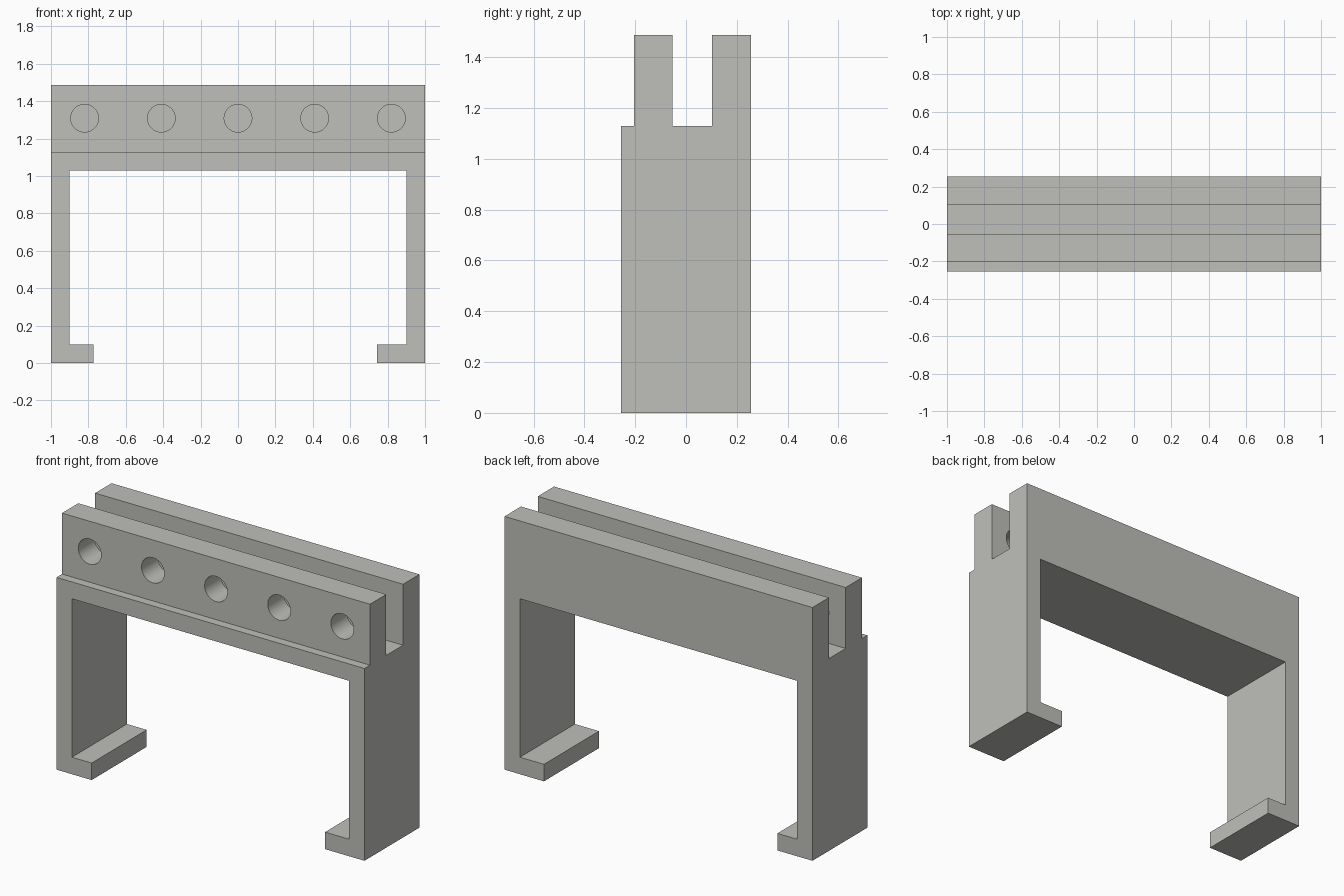
import bpy, bmesh, math
from mathutils import Matrix, Vector

if "Cube" in bpy.data.objects:
    bpy.data.objects.remove(bpy.data.objects["Cube"])


def prism(name, points, direction):
    """Extrude a closed polygon along a direction into a solid object."""
    bm = bmesh.new()
    face = bm.faces.new([bm.verts.new(p) for p in points])
    new = bmesh.ops.extrude_face_region(bm, geom=[face])["geom"]
    verts = [v for v in new if isinstance(v, bmesh.types.BMVert)]
    bmesh.ops.translate(bm, vec=Vector(direction), verts=verts)
    bmesh.ops.recalc_face_normals(bm, faces=bm.faces)
    mesh = bpy.data.meshes.new(name)
    bm.to_mesh(mesh)
    bm.free()
    obj = bpy.data.objects.new(name, mesh)
    bpy.context.collection.objects.link(obj)
    return obj


def cut(target, cutter):
    """Subtract a cutter, then remove it."""
    mod = target.modifiers.new("cut", "BOOLEAN")
    mod.operation, mod.solver, mod.object = "DIFFERENCE", "EXACT", cutter
    bpy.context.view_layer.objects.active = target
    bpy.ops.object.modifier_apply(modifier=mod.name)
    bpy.data.objects.remove(cutter, do_unlink=True)


# Side profile: wide body, stepped front rail, slot, back rail
side = [(-0.255, 0), (0.255, 0), (0.255, 1.487), (0.103, 1.487), (0.103, 1.129),
        (-0.053, 1.129), (-0.053, 1.487), (-0.204, 1.487), (-0.204, 1.129),
        (-0.255, 1.129)]
bracket = prism("slotted_bracket", [(-1, y, z) for y, z in side], (2, 0, 0))

# Opening between the legs, leaving inward feet of unequal length
opening = [(-0.772, -0.1), (0.744, -0.1), (0.744, 0.1), (0.9, 0.1),
           (0.9, 1.03), (-0.9, 1.03), (-0.9, 0.1), (-0.772, 0.1)]
cut(bracket, prism("opening_cutter", [(x, -0.4, z) for x, z in opening], (0, 0.8, 0)))

# Row of five round holes through the front rail only
for i in range(-2, 3):
    ring = [(i * 0.41 + 0.074 * math.cos(a), -0.3, 1.309 + 0.074 * math.sin(a))
            for a in (math.tau * k / 48 for k in range(48))]
    cut(bracket, prism("hole_cutter", ring, (0, 0.32, 0)))

# Single grey finish
grey = bpy.data.materials.new("warm_grey")
grey.diffuse_color = (0.52, 0.52, 0.49, 1)
grey.use_nodes = True
grey.node_tree.nodes["Principled BSDF"].inputs["Base Color"].default_value = grey.diffuse_color
bracket.data.materials.clear()
bracket.data.materials.append(grey)

# Smooth the hole walls, keep every edge crisp
bpy.context.view_layer.objects.active = bracket
bracket.select_set(True)
bpy.ops.object.shade_smooth_by_angle(angle=math.radians(30))
